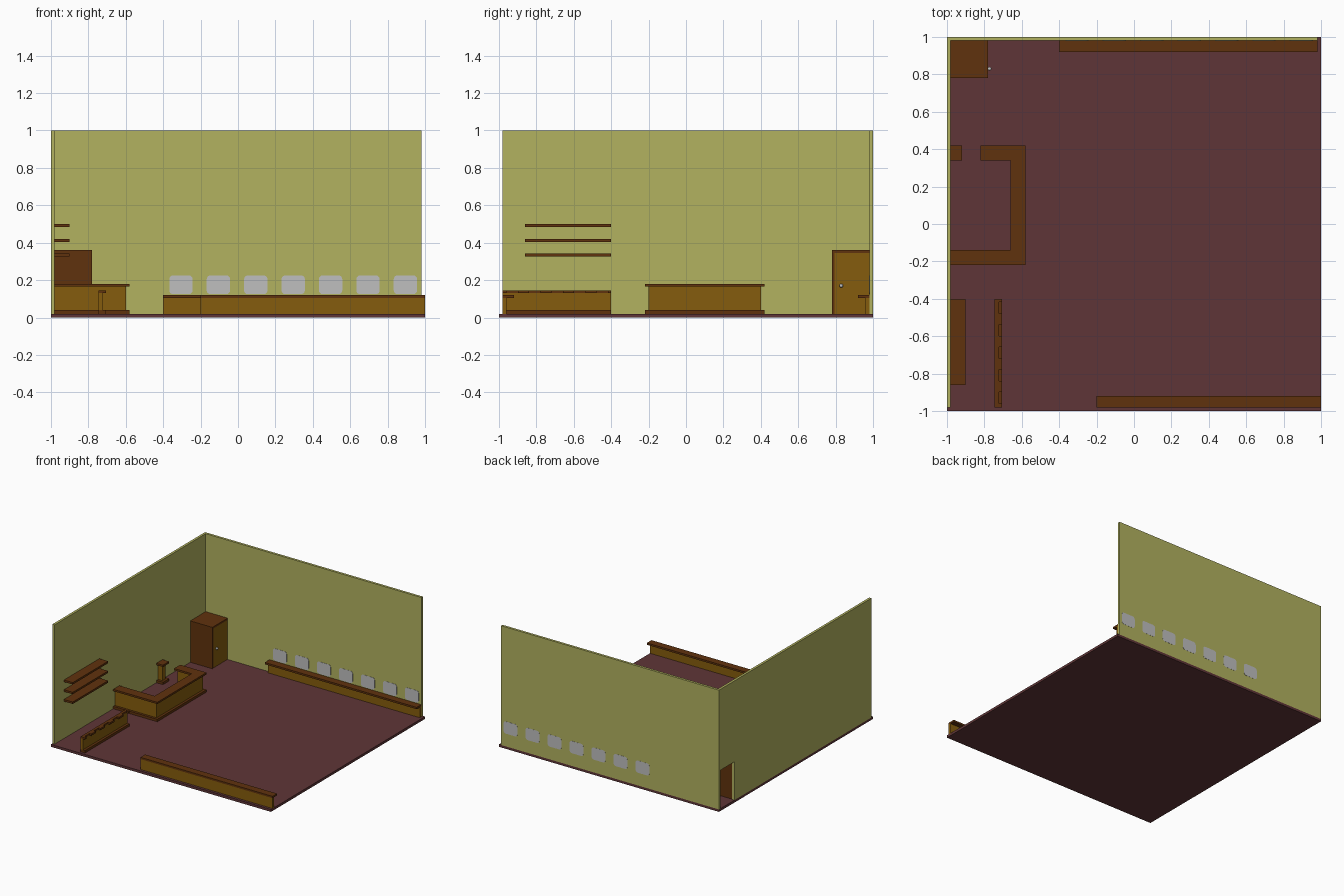
import bpy, bmesh, math
from mathutils import Vector

cube = bpy.data.objects.get("Cube")
if cube:
    bpy.data.objects.remove(cube)


def material(name, rgb):
    m = bpy.data.materials.new(name)
    m.use_nodes = True
    m.diffuse_color = (*rgb, 1)
    m.node_tree.nodes["Principled BSDF"].inputs["Base Color"].default_value = (*rgb, 1)
    return m


WALL = material("olive_yellow", (0.445, 0.445, 0.115))
FLOOR = material("dark_red", (0.114, 0.036, 0.038))
BROWN = material("dark_wood", (0.117, 0.032, 0.004))
GOLD = material("golden_wood", (0.235, 0.107, 0.004))
GREY = material("pale_grey", (0.52, 0.52, 0.52))


def finish(name, bm, mat):
    bmesh.ops.recalc_face_normals(bm, faces=bm.faces)
    mesh = bpy.data.meshes.new(name)
    bm.to_mesh(mesh)
    bm.free()
    mesh.materials.append(mat)
    ob = bpy.data.objects.new(name, mesh)
    bpy.context.collection.objects.link(ob)
    return ob


def prism(name, points, axis, lo, hi, mat):
    """Extrude a 2D outline from lo to hi along the given axis (0, 1 or 2)."""
    bm = bmesh.new()
    verts = []
    for p in points:
        co = list(p)
        co.insert(axis, lo)
        verts.append(bm.verts.new(co))
    face = bm.faces.new(verts)
    out = bmesh.ops.extrude_face_region(bm, geom=[face])
    shift = Vector((0, 0, 0))
    shift[axis] = hi - lo
    bmesh.ops.translate(bm, vec=shift, verts=[v for v in out["geom"] if isinstance(v, bmesh.types.BMVert)])
    return finish(name, bm, mat)


def box(name, x, y, z, mat):
    return prism(name, [(x[0], y[0]), (x[1], y[0]), (x[1], y[1]), (x[0], y[1])], 2, z[0], z[1], mat)


def rounded_rect(cx, cz, w, h, r, steps=4):
    pts = []
    for k, (sx, sz) in enumerate([(1, 1), (-1, 1), (-1, -1), (1, -1)]):
        for i in range(steps + 1):
            a = math.pi / 2 * (k + i / steps)
            pts.append((cx + sx * (w / 2 - r) + r * math.cos(a),
                        cz + sz * (h / 2 - r) + r * math.sin(a)))
    return pts


# Room shell; the side wall has a doorway at the back corner
box("floor", (-1, 1), (-1, 1), (0, 0.02), FLOOR)
box("back_wall", (-1, 0.98), (0.98, 1), (0.02, 1), WALL)
prism("side_wall", [(-0.98, 0.02), (0.80, 0.02), (0.80, 0.335), (0.98, 0.335), (0.98, 1), (-0.98, 1)],
      0, -1, -0.98, WALL)

# Row of windows showing on both faces of the back wall
for i in range(7):
    prism(f"window_{i + 1}", rounded_rect(-0.305 + 0.2 * i, 0.175, 0.125, 0.1, 0.02),
          1, 0.9785, 1.001, GREY)

# Wall counters: a thin panel with an overhanging ledge
for name, s, x in (("back_ledge", 1, (-0.4, 0.98)), ("front_ledge", -1, (-0.2, 1.0))):
    box(name + "_panel", x, sorted((s * 0.96, s * 0.98)), (0.02, 0.105), GOLD)
    box(name + "_top", x, sorted((s * 0.92, s * 0.98)), (0.105, 0.12), BROWN)

# Hooked service counter and the stub against the wall
outline = [(-0.98, -0.22), (-0.58, -0.22), (-0.58, 0.42), (-0.82, 0.42),
           (-0.82, 0.34), (-0.66, 0.34), (-0.66, -0.14), (-0.98, -0.14)]
core = [(-0.98, -0.20), (-0.60, -0.20), (-0.60, 0.40), (-0.80, 0.40),
        (-0.80, 0.36), (-0.64, 0.36), (-0.64, -0.16), (-0.98, -0.16)]
stub = [(-0.98, 0.34), (-0.92, 0.34), (-0.92, 0.42), (-0.98, 0.42)]
stub_core = [(-0.98, 0.36), (-0.94, 0.36), (-0.94, 0.40), (-0.98, 0.40)]
for name, wide, narrow in (("counter", outline, core), ("counter_stub", stub, stub_core)):
    prism(name + "_plinth", wide, 2, 0.02, 0.04, BROWN)
    prism(name + "_body", narrow, 2, 0.04, 0.165, GOLD)
    prism(name + "_top", wide, 2, 0.165, 0.18, BROWN)

# Rack with a notched top rail
box("rack_plinth", (-0.745, -0.705), (-0.98, -0.40), (0.02, 0.04), BROWN)
box("rack_panel", (-0.745, -0.725), (-0.98, -0.40), (0.04, 0.13), GOLD)
rail = [(-0.745, -0.40), (-0.745, -0.98), (-0.705, -0.98)]
for i in range(5):
    y = -0.928 + 0.12 * i
    rail += [(-0.705, y - 0.031), (-0.722, y - 0.031), (-0.722, y + 0.031), (-0.705, y + 0.031)]
rail.append((-0.705, -0.40))
prism("rack_rail", rail, 2, 0.13, 0.145, BROWN)

# Wall shelves
for i in range(3):
    z = 0.325 + 0.08 * i
    box(f"shelf_{i + 1}", (-0.98, -0.90), (-0.86, -0.40), (z, z + 0.016), BROWN)

# Hollow entrance porch with door and knob
box("porch_side", (-0.98, -0.78), (0.78, 0.795), (0.02, 0.345), BROWN)
box("porch_roof", (-0.98, -0.78), (0.78, 0.98), (0.345, 0.36), BROWN)
box("porch_door", (-0.795, -0.782), (0.795, 0.98), (0.02, 0.345), GOLD)
bm = bmesh.new()
bmesh.ops.create_uvsphere(bm, u_segments=12, v_segments=8, radius=0.01)
bmesh.ops.translate(bm, vec=(-0.772, 0.83, 0.17), verts=bm.verts)
for f in bm.faces:
    f.smooth = True
finish("door_knob", bm, GREY)
